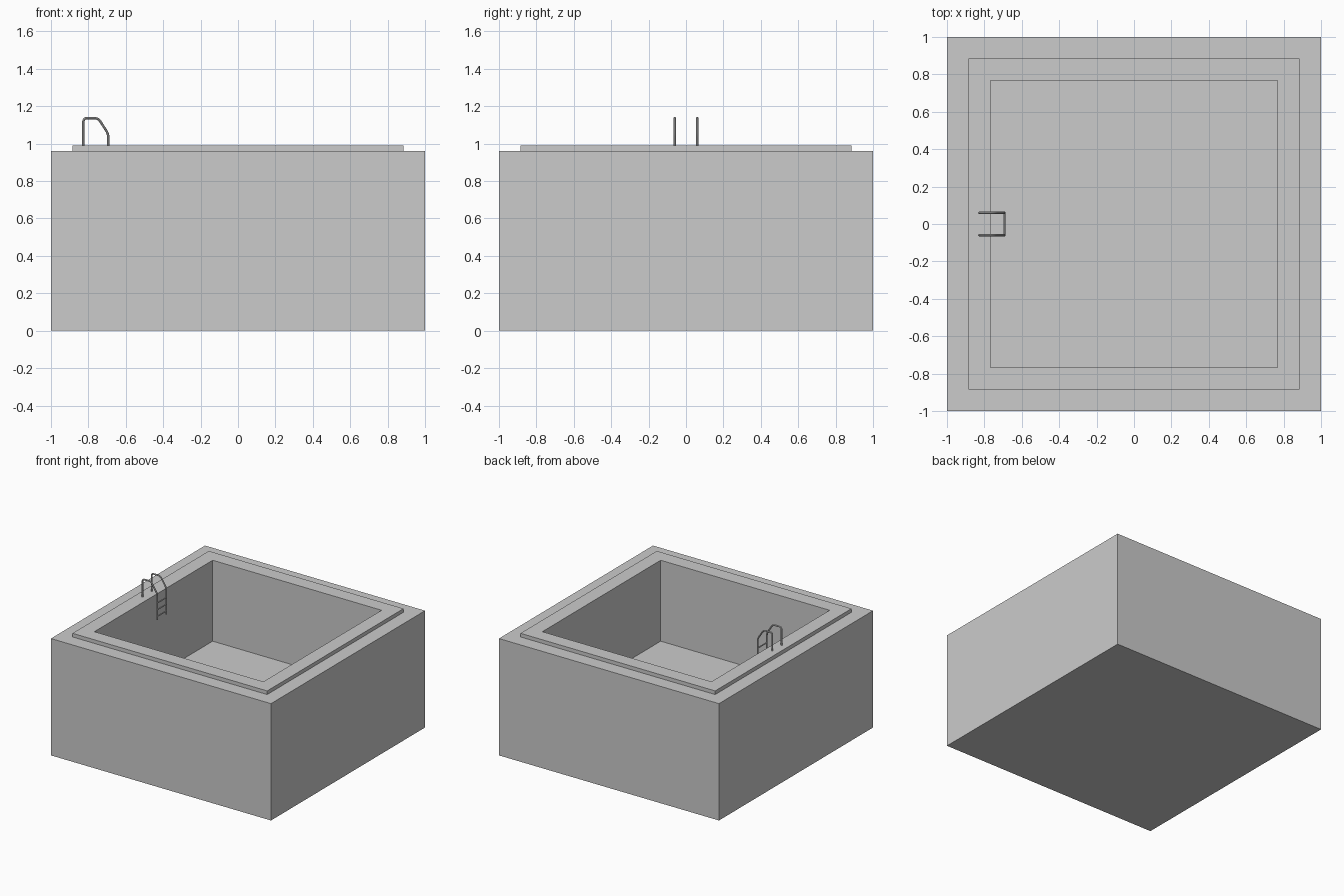
import bpy, bmesh
from mathutils import Vector

if "Cube" in bpy.data.objects:
    bpy.data.objects.remove(bpy.data.objects["Cube"])

OUT, LIP, PIT = 1.0, 0.885, 0.768      # half widths
DECK, TOP, FLOOR = 0.96, 0.99, 0.325   # heights


def square_lathe(name, profile, closed=False):
    """Sweep a (half width, height) profile around a square."""
    bm = bmesh.new()
    loops = [[bm.verts.new((sx * r, sy * r, z))
              for sx, sy in ((-1, -1), (1, -1), (1, 1), (-1, 1))]
             for r, z in profile]
    pairs = list(zip(loops, loops[1:]))
    if closed:
        pairs.append((loops[-1], loops[0]))
    else:
        bm.faces.new(loops[0])
        bm.faces.new(loops[-1])
    for a, b in pairs:
        for i in range(4):
            j = (i + 1) % 4
            bm.faces.new((a[i], a[j], b[j], b[i]))
    bmesh.ops.recalc_face_normals(bm, faces=bm.faces)
    me = bpy.data.meshes.new(name)
    bm.to_mesh(me)
    bm.free()
    ob = bpy.data.objects.new(name, me)
    bpy.context.collection.objects.link(ob)
    return ob


def rounded(points, radius, steps=5):
    """Round the inner corners of a path with small quadratic arcs."""
    pts = [Vector(p) for p in points]
    path = [pts[0]]
    for a, p, b in zip(pts, pts[1:], pts[2:]):
        s = p + (a - p).normalized() * radius
        e = p + (b - p).normalized() * radius
        for k in range(steps + 1):
            t = k / steps
            path.append(s * (1 - t) ** 2 + p * 2 * t * (1 - t) + e * t * t)
    return path + [pts[-1]]


def tube(name, path, radius):
    """Smooth round tube along a path, converted to a mesh."""
    cu = bpy.data.curves.new(name, 'CURVE')
    cu.dimensions = '3D'
    cu.bevel_depth = radius
    cu.bevel_resolution = 2
    cu.use_fill_caps = True
    sp = cu.splines.new('POLY')
    sp.points.add(len(path) - 1)
    for pt, co in zip(sp.points, path):
        pt.co = (*co, 1)
    ob = bpy.data.objects.new(name, cu)
    bpy.context.collection.objects.link(ob)
    bpy.ops.object.select_all(action='DESELECT')
    ob.select_set(True)
    bpy.context.view_layer.objects.active = ob
    bpy.ops.object.convert(target='MESH')
    bpy.ops.object.shade_smooth_by_angle()
    return bpy.context.object


# Ground block with the pool pit, and the raised coping around it
square_lathe("pool_block", [(OUT, 0), (OUT, DECK), (PIT, DECK), (PIT, FLOOR)])
square_lathe("pool_coping", [(LIP, DECK), (LIP, TOP), (PIT, TOP), (PIT, DECK)], closed=True)

# Ladder rails
for side, y in (("front", -0.06), ("back", 0.06)):
    rail = [(-0.827, y, TOP - 0.005), (-0.827, y, 1.137), (-0.748, y, 1.137),
            (-0.693, y, 1.052), (-0.693, y, 0.838)]
    tube("ladder_rail_" + side, rounded(rail, 0.022), 0.0065)

# Ladder rungs
for i, z in enumerate((0.975, 0.92, 0.865)):
    tube(f"ladder_rung_{i + 1}", [(-0.693, -0.06, z), (-0.693, 0.06, z)], 0.005)
